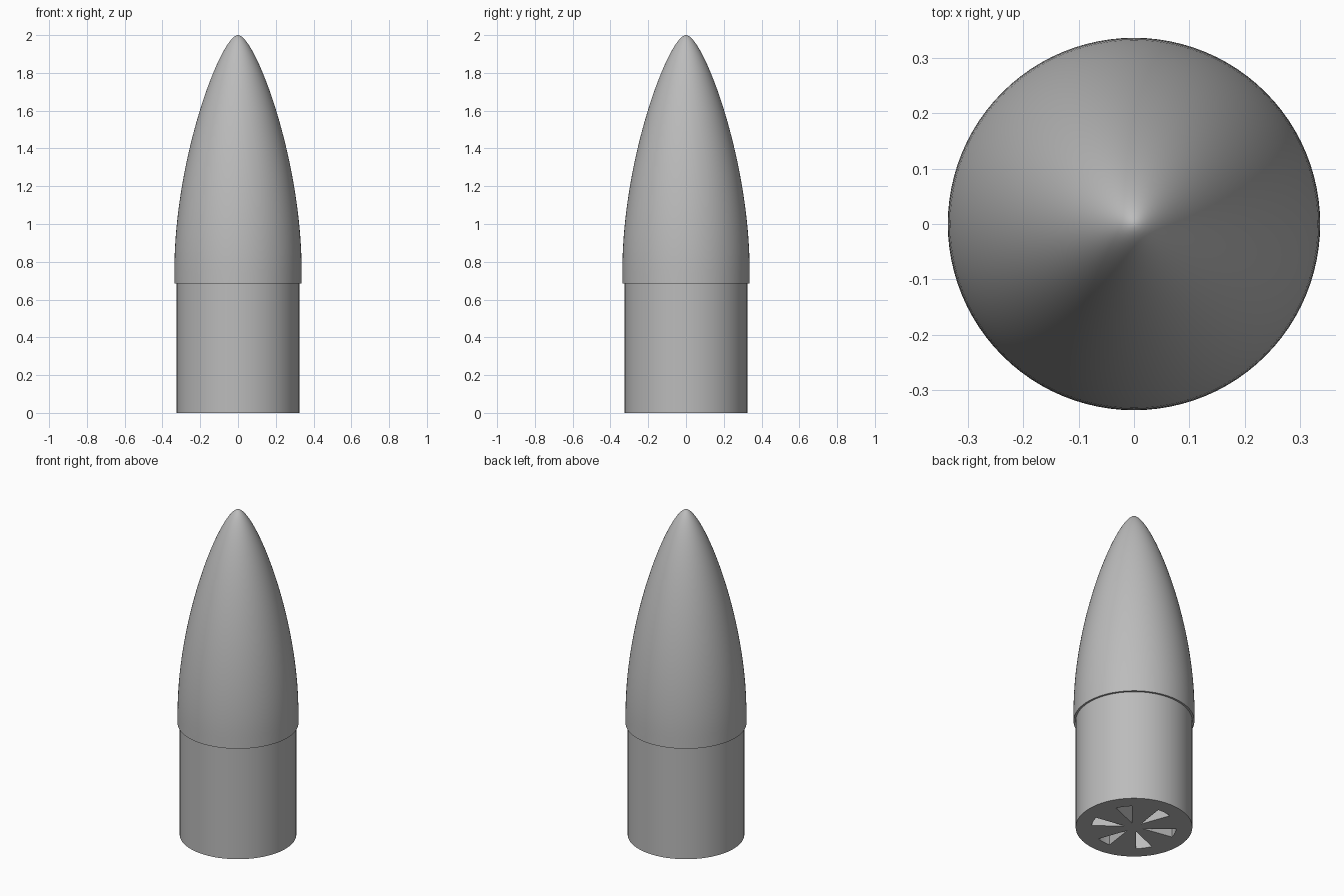
import bpy, bmesh, math
from mathutils import Vector
from mathutils.geometry import interpolate_bezier

cube = bpy.data.objects.get("Cube")
if cube:
    bpy.data.objects.remove(cube, do_unlink=True)

SIDES = 96

grey = bpy.data.materials.new("plain grey")
grey.use_nodes = True
colour = (0.5, 0.5, 0.5, 1)
grey.diffuse_color = colour
grey.node_tree.nodes["Principled BSDF"].inputs["Base Color"].default_value = colour


def make_object(name, bm):
    bmesh.ops.recalc_face_normals(bm, faces=bm.faces)
    mesh = bpy.data.meshes.new(name)
    bm.to_mesh(mesh)
    bm.free()
    mesh.materials.append(grey)
    obj = bpy.data.objects.new(name, mesh)
    bpy.context.collection.objects.link(obj)
    return obj


def lathe(name, profile):
    """Spin an (r, z) profile about the z axis."""
    bm = bmesh.new()
    verts = [bm.verts.new((r, 0, z)) for r, z in profile]
    edges = [bm.edges.new(pair) for pair in zip(verts, verts[1:])]
    bmesh.ops.spin(bm, geom=verts + edges, cent=(0, 0, 0), axis=(0, 0, 1),
                   angle=math.tau, steps=SIDES, use_merge=True)
    bmesh.ops.remove_doubles(bm, verts=bm.verts, dist=0.0001)
    return make_object(name, bm)


def smooth(obj):
    bpy.ops.object.select_all(action="DESELECT")
    obj.select_set(True)
    bpy.context.view_layer.objects.active = obj
    bpy.ops.object.shade_smooth_by_angle(angle=math.radians(35))


# Pointed nose with a slight overhang above the base
curve = interpolate_bezier(Vector((0.337, 0.75)), Vector((0.337, 1.35)),
                           Vector((0.09, 2.0)), Vector((0, 2.0)), 40)
nose = lathe("nose", [(0, 0.685), (0.337, 0.685)] + [(p.x, p.y) for p in curve])
smooth(nose)

# Cylindrical base
base = lathe("base", [(0, 0), (0.325, 0), (0.325, 0.685), (0, 0.685)])

# Six wedge-shaped slots in the underside
DEPTH = 0.12
bm = bmesh.new()
for i in range(6):
    middle = math.radians(36 + 60 * i)
    outline = [(0.05, middle)]
    outline += [(0.237, middle + math.radians(a)) for a in (-11, -4, 4, 11)]
    face = bm.faces.new([bm.verts.new((r * math.cos(a), r * math.sin(a), -0.05))
                         for r, a in outline])
    top = bmesh.ops.extrude_face_region(bm, geom=[face])["geom"]
    bmesh.ops.translate(bm, vec=(0, 0, DEPTH + 0.05),
                        verts=[v for v in top if isinstance(v, bmesh.types.BMVert)])
cutter = make_object("slot_cutter", bm)
cutter.hide_render = True

cut = base.modifiers.new("slots", "BOOLEAN")
cut.operation = "DIFFERENCE"
cut.solver = "EXACT"
cut.object = cutter
bpy.context.view_layer.objects.active = base
bpy.ops.object.modifier_apply(modifier=cut.name)
bpy.data.objects.remove(cutter, do_unlink=True)
smooth(base)
